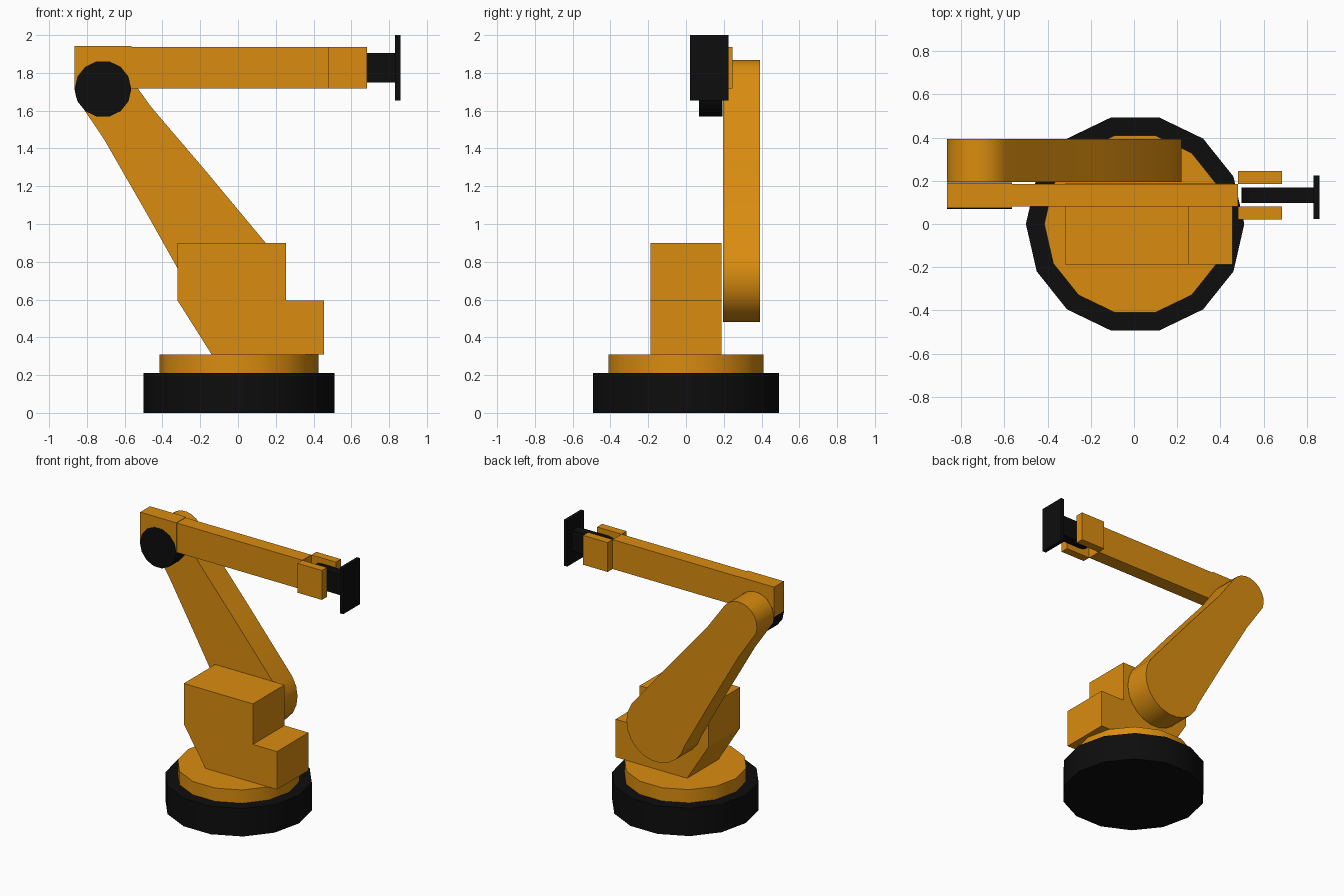
import bpy
import bmesh
import math

cube = bpy.data.objects.get("Cube")
if cube:
    bpy.data.objects.remove(cube, do_unlink=True)


def make_material(name, rgb, roughness):
    mat = bpy.data.materials.new(name)
    mat.use_nodes = True
    mat.diffuse_color = (*rgb, 1)
    bsdf = mat.node_tree.nodes["Principled BSDF"]
    bsdf.inputs["Base Color"].default_value = (*rgb, 1)
    bsdf.inputs["Roughness"].default_value = roughness
    return mat


ORANGE = make_material("orange paint", (0.70, 0.265, 0.005), 0.5)
BLACK = make_material("black metal", (0.004, 0.004, 0.004), 0.6)


def arc(cx, cy, r, start, end, steps):
    """Points on an arc, angles in degrees, both ends included."""
    angles = [math.radians(start + (end - start) * i / steps) for i in range(steps + 1)]
    return [(cx + r * math.cos(a), cy + r * math.sin(a)) for a in angles]


def polygon(cx, cy, r, sides):
    return arc(cx, cy, r, 0, 360, sides)[:-1]


def prism(name, outline, lo, hi, mat, upright=True, smooth=False):
    """Extrude an outline: upright ones lie in xz and run along y, others lie in xy."""
    def place(p, d):
        return (p[0], d, p[1]) if upright else (p[0], p[1], d)

    bm = bmesh.new()
    face = bm.faces.new([bm.verts.new(place(p, lo)) for p in outline])
    grown = bmesh.ops.extrude_face_region(bm, geom=[face], use_keep_orig=True)
    moved = [g for g in grown["geom"] if isinstance(g, bmesh.types.BMVert)]
    bmesh.ops.translate(bm, verts=moved, vec=place((0, 0), hi - lo))
    bmesh.ops.recalc_face_normals(bm, faces=bm.faces)
    mesh = bpy.data.meshes.new(name)
    bm.to_mesh(mesh)
    bm.free()
    mesh.materials.append(mat)
    obj = bpy.data.objects.new(name, mesh)
    bpy.context.collection.objects.link(obj)
    if smooth:
        bpy.ops.object.select_all(action='DESELECT')
        obj.select_set(True)
        bpy.context.view_layer.objects.active = obj
        bpy.ops.object.shade_smooth_by_angle(angle=math.radians(35))
    return obj


def box(name, x, y, z, mat):
    outline = [(x[0], z[0]), (x[1], z[0]), (x[1], z[1]), (x[0], z[1])]
    return prism(name, outline, y[0], y[1], mat)


# Round base and turntable
prism("base", polygon(0.005, 0, 0.505, 14), 0, 0.21, BLACK, upright=False, smooth=True)
prism("turntable", polygon(0.005, 0, 0.42, 14), 0.21, 0.31, ORANGE, upright=False, smooth=True)

# Stepped body
body = [(-0.14, 0.31), (0.455, 0.31), (0.455, 0.595), (0.255, 0.595),
        (0.255, 0.90), (-0.32, 0.90), (-0.32, 0.595)]
prism("body", body, -0.187, 0.187, ORANGE)

# Tapered lower arm with rounded ends
lower_arm = (arc(-0.025, 0.725, 0.245, 195, 394, 12)
             + [(-0.17, 1.28), (-0.46, 1.62)]
             + arc(-0.715, 1.718, 0.15, 34, 200, 10)
             + [(-0.71, 1.45), (-0.48, 1.05)])
prism("lower_arm", lower_arm, 0.195, 0.393, ORANGE, smooth=True)

# Elbow and forearm
prism("elbow_joint", polygon(-0.715, 1.715, 0.15, 14), 0.07, 0.192, BLACK, smooth=True)
box("elbow_block", (-0.865, -0.565), (0.074, 0.19), (1.717, 1.942), ORANGE)
box("forearm", (-0.565, 0.48), (0.08, 0.186), (1.717, 1.938), ORANGE)

# Fork at the forearm tip, one prong on each side of the wrist
for side, y in (("right", 0.05), ("left", 0.215)):
    box(f"{side}_fork_prong", (0.48, 0.684), (y - 0.03, y + 0.03), (1.717, 1.938), ORANGE)

# Wrist with a rounded rear end, and tool plate
wrist = arc(0.575, 1.828, 0.078, 90, 270, 8) + [(0.832, 1.75), (0.832, 1.906)]
prism("wrist", wrist, 0.096, 0.168, BLACK, smooth=True)
box("tool_plate", (0.831, 0.859), (0.022, 0.224), (1.655, 2.0), BLACK)
